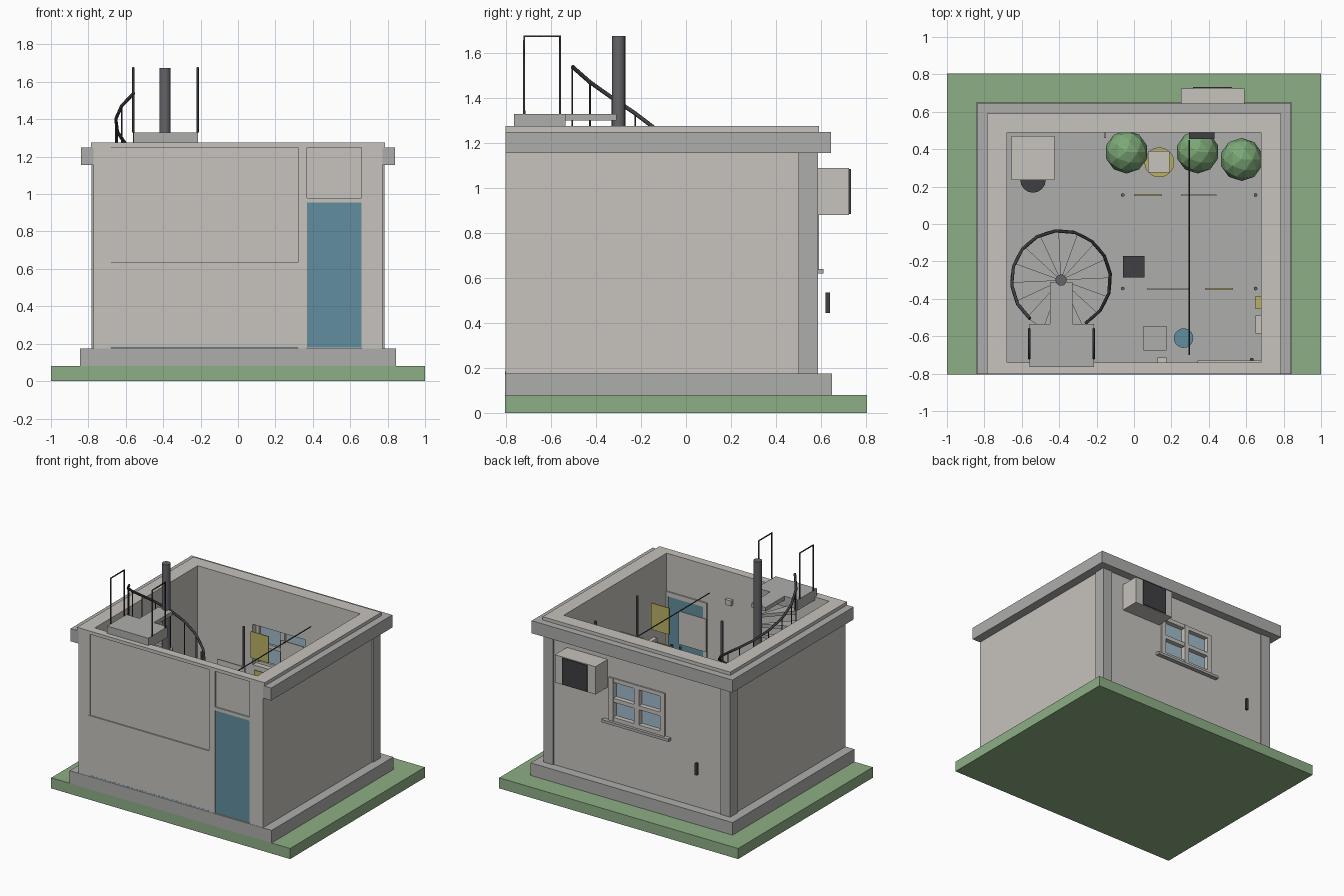
import bpy, bmesh
from math import cos, sin, radians
from mathutils import Matrix, Vector

if "Cube" in bpy.data.objects:
    bpy.data.objects.remove(bpy.data.objects["Cube"])


def material(name, r, g, b):
    m = bpy.data.materials.new(name)
    m.use_nodes = True
    m.diffuse_color = (r, g, b, 1)
    m.node_tree.nodes["Principled BSDF"].inputs["Base Color"].default_value = (r, g, b, 1)
    return m


GRASS = material("grass green", .27, .43, .235)
CREAM = material("cream plaster", .57, .545, .51)
GREY = material("concrete grey", .42, .42, .415)
BLUE = material("door blue", .122, .27, .342)
GLASS = material("window glass", .36, .5, .6)
DARK = material("dark metal", .05, .05, .055)
STEEL = material("pole steel", .13, .13, .14)
YELLOW = material("yellow", .5, .44, .13)
LEAF = material("leaf green", .2, .39, .18)


def finish(name, bm, mat):
    me = bpy.data.meshes.new(name)
    bmesh.ops.recalc_face_normals(bm, faces=bm.faces)
    bm.to_mesh(me)
    bm.free()
    me.materials.append(mat)
    ob = bpy.data.objects.new(name, me)
    bpy.context.collection.objects.link(ob)
    return ob


def box(name, x, y, z, mat):
    """Box from (low, high) pairs."""
    bm = bmesh.new()
    bmesh.ops.create_cube(bm, size=1)
    for v in bm.verts:
        v.co = [p[0] + (c + .5) * (p[1] - p[0]) for c, p in zip(v.co, (x, y, z))]
    return finish(name, bm, mat)


def ring(name, x, y, z, ix, iy, mat, front=True):
    """Rectangular wall ring around the inner opening ix, iy."""
    for side in (0, 1):
        tag = ("right", "left")[side]
        box(f"{name}_{tag}", sorted((x[side], ix[side])), y, z, mat)
    box(f"{name}_back", ix, (iy[1], y[1]), z, mat)
    if front:
        box(f"{name}_front", ix, (y[0], iy[0]), z, mat)


def cylinder(name, x, y, z, r, mat, r2=None, sides=16):
    bm = bmesh.new()
    bmesh.ops.create_cone(bm, cap_ends=True, segments=sides, radius1=r,
                          radius2=r if r2 is None else r2, depth=z[1] - z[0],
                          matrix=Matrix.Translation((x, y, sum(z) / 2)))
    for f in bm.faces:
        f.smooth = len(f.verts) == 4 and sides > 8
    return finish(name, bm, mat)


def tube(name, points, r, mat):
    cu = bpy.data.curves.new(name, 'CURVE')
    cu.dimensions = '3D'
    cu.bevel_depth = r
    cu.bevel_resolution = 1
    cu.use_fill_caps = True
    sp = cu.splines.new('POLY')
    sp.points.add(len(points) - 1)
    for p, co in zip(sp.points, points):
        p.co = (*co, 1)
    cu.materials.append(mat)
    ob = bpy.data.objects.new(name, cu)
    bpy.context.collection.objects.link(ob)


# Ground, plinth and floor
box("ground", (-1, 1), (-.805, .805), (0, .08), GRASS)
box("plinth", (-.845, .845), (-.805, .65), (.08, .175), GREY)
box("floor", (-.68, .68), (-.74, .49), (.17, .18), GREY)

# Side walls, back wall around the window, corner pilasters
for s, tag in ((-1, "right"), (1, "left")):
    box(f"side_wall_{tag}", sorted((s * .68, s * .772)), (-.8, .57), (.175, 1.25), CREAM)
    box(f"pilaster_{tag}", sorted((s * .7, s * .782)), (.5, .588), (.175, 1.2), GREY)
    box(f"back_wall_{tag}", sorted((s * .22, s * .7)), (.49, .58), (.175, 1.25), CREAM)
box("back_wall_low", (-.22, .22), (.49, .58), (.175, .65), CREAM)
box("back_wall_high", (-.22, .22), (.49, .58), (.955, 1.25), CREAM)

# Front wall with raised panels and recesses
box("front_wall", (-.68, .68), (-.793, -.74), (.175, 1.25), CREAM)
for i, (a, b) in enumerate(((-.772, -.69), (.32, .37), (.66, .772))):
    box(f"front_strip_{i}", (a, b), (-.803, -.74), (.175, 1.25), CREAM)
box("front_lower_panel", (-.69, .32), (-.803, -.79), (.185, .635), CREAM)
box("front_glass_edge", (-.69, .32), (-.804, -.79), (.176, .185), GLASS)
box("door_lintel", (.37, .66), (-.803, -.74), (.955, .98), CREAM)

# Cornice and parapet
ring("cornice", (-.84, .84), (-.803, .645), (1.155, 1.25), (-.77, .77), (-.74, .57), GREY, False)
ring("parapet", (-.785, .785), (-.803, .592), (1.25, 1.275), (-.68, .68), (-.74, .49), CREAM)

# Door, inner frame and wall fittings
box("door", (.37, .66), (-.797, -.735), (.18, .955), BLUE)
for a, b, lo, hi, tag in ((.34, .37, .18, .99, "a"), (.66, .68, .18, .99, "b"), (.37, .66, .955, .99, "top")):
    box(f"door_frame_{tag}", (a, b), (-.74, -.73), (lo, hi), CREAM)
cylinder("door_handle", .63, -.725, (.5, .6), .01, DARK, sides=8)
box("switch_box", (.125, .175), (-.74, -.715), (1.03, 1.07), CREAM)

# Back window
box("window_glass", (-.22, .22), (.545, .555), (.65, .955), GLASS)
for i, x in enumerate((-.215, 0, .215)):
    box(f"window_upright_{i}", (x - .02, x + .02), (.53, .592), (.64, .965), CREAM)
for i, z in enumerate((.655, .8, .95)):
    box(f"window_bar_{i}", (-.235, .235), (.53, .59), (z - .015, z + .015), CREAM)
box("window_sill", (-.28, .28), (.57, .612), (.62, .64), GREY)

# Air unit and pipe on the back wall
box("air_unit", (.25, .59), (.58, .725), (.88, 1.09), CREAM)
box("air_grille", (.315, .525), (.72, .733), (.885, 1.085), DARK)
box("pipe_handle", (-.54, -.52), (.62, .64), (.445, .535), DARK)

# Spiral stair
CX, CY, R = -.39, -.30, .27
cylinder("stair_pole", CX, CY, (.18, 1.675), .03, STEEL)


def rail_z(a):
    return 1.54 - .0031 * (231 - a)


def on_circle(a, r, z):
    return Vector((CX + r * cos(radians(a)), CY + r * sin(radians(a)), z))


step = 22.5
for i in range(14):
    top = 250 - i * step
    z = rail_z(top - step / 2) - .3
    bm = bmesh.new()
    outline = [on_circle(top - step, .02, z), on_circle(top, .02, z)]
    outline += [on_circle(top - k * step / 3, R, z) for k in range(4)]
    face = bm.faces.new([bm.verts.new(p) for p in outline])
    new = bmesh.ops.extrude_face_region(bm, geom=[face])["geom"]
    bmesh.ops.translate(bm, vec=(0, 0, -.025), verts=[v for v in new if isinstance(v, bmesh.types.BMVert)])
    finish(f"tread_{i}", bm, GREY)

angles = [231 - i * 291 / 13 for i in range(14)]
tube("stair_handrail", [on_circle(a, R - .005, rail_z(a)) for a in angles], .009, DARK)
for i, a in enumerate(angles):
    tube(f"baluster_{i}", [on_circle(a, R - .005, rail_z(a) - d) for d in (0, .31)], .004, DARK)

# Landing with two rails
box("landing", (-.56, -.215), (-.765, -.535), (1.25, 1.33), GREY)
box("landing_bridge", (-.45, -.33), (-.54, -.31), (1.30, 1.33), GREY)
for x in (-.56, -.215):
    tube("landing_rail", [(x, -.72, 1.33), (x, -.72, 1.675), (x, -.56, 1.675), (x, -.56, 1.33)], .006, DARK)

# Overhead rod, posts and hanging panels
tube("overhead_rod", [(.295, -.7, 1.09), (.295, .45, 1.09)], .004, DARK)
for y in (-.345, .155):
    for x in (-.06, .65):
        cylinder("post", x, y, (.18, 1.11), .01, STEEL, sides=8)
for name, x, y, lo, mat in (("yellow_panel_a", (0, .15), .155, .89, YELLOW),
                            ("yellow_panel_b", (.38, .53), -.345, .89, YELLOW),
                            ("plain_panel_a", (.25, .44), .155, .84, CREAM),
                            ("plain_panel_b", (.07, .30), -.345, .84, CREAM)):
    box(name, x, (y - .004, y + .004), (lo, 1.09), mat)

# Potted plants
for i, (x, y) in enumerate(((-.04, .385), (.34, .385), (.575, .345))):
    cylinder(f"pot_{i}", x, y, (.18, .34), .05, STEEL, .07)
    bm = bmesh.new()
    bmesh.ops.create_icosphere(bm, subdivisions=2, radius=.115, matrix=Matrix.Translation((x, y, .44)))
    finish(f"plant_{i}", bm, LEAF)

# Furniture
box("desk_top", (-.655, -.425), (.235, .47), (.42, .45), CREAM)
for x in (-.645, -.455):
    box("desk_leg", (x, x + .02), (.25, .455), (.18, .42), CREAM)
cylinder("desk_stool", -.54, .235, (.18, .34), .068, DARK)
cylinder("round_table", .135, .33, (.18, .42), .08, YELLOW, sides=20)
box("table_tray", (.075, .19), (.275, .39), (.42, .43), CREAM)
box("dark_crate", (-.06, .055), (-.285, -.17), (.18, .3), DARK)
box("grey_crate", (.05, .175), (-.675, -.545), (.18, .3), GREY)
cylinder("blue_bin", .265, -.61, (.18, .34), .052, BLUE, sides=20)
box("wall_bracket", (.295, .43), (.455, .49), (.7, .72), DARK)
box("wall_hook", (-.16, -.15), (.46, .49), (.7, .73), GREY)
box("yellow_notice", (.65, .68), (-.455, -.385), (.6, .7), YELLOW)
box("plain_notice", (.65, .68), (-.585, -.49), (.6, .7), CREAM)
